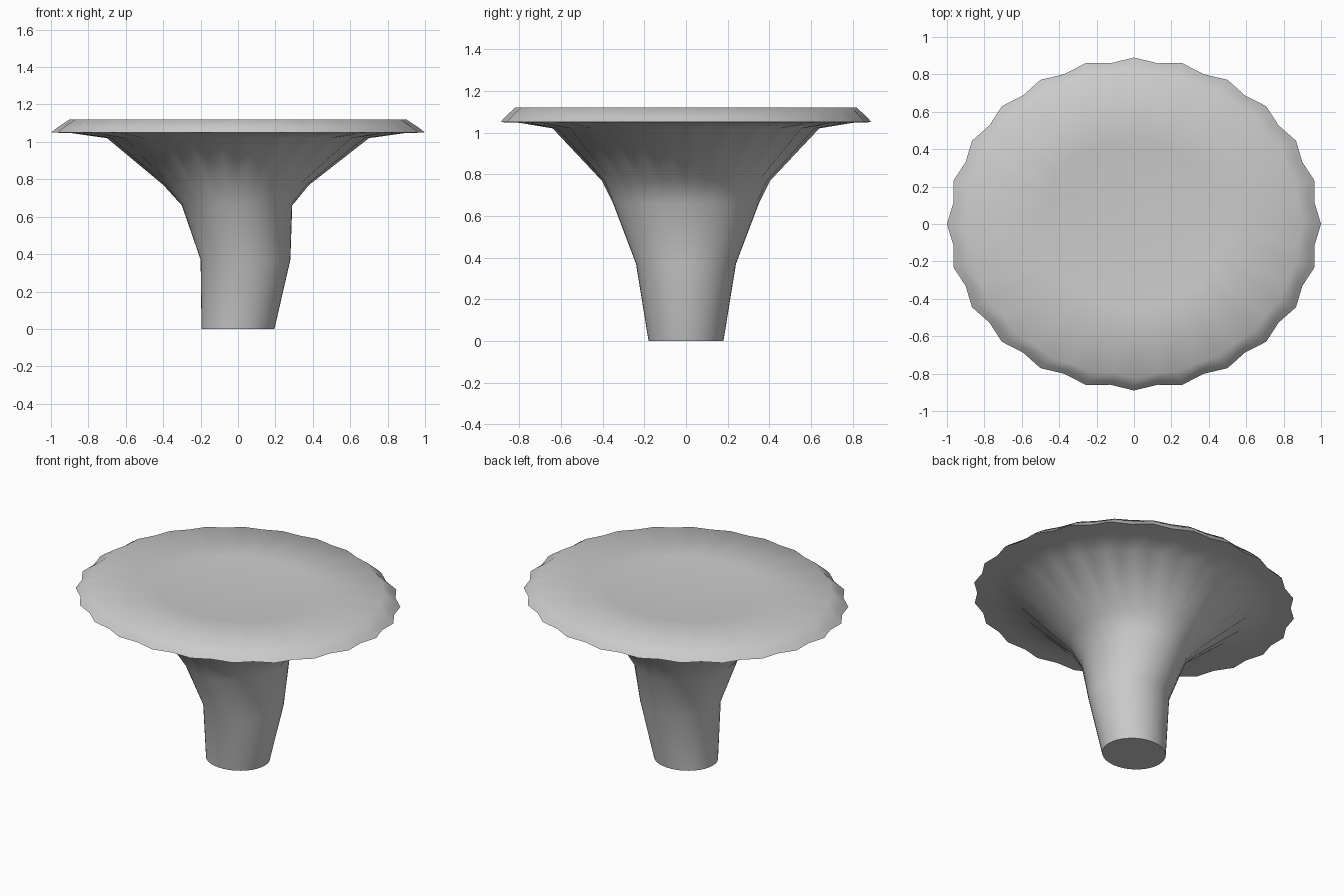
import bpy, bmesh, math

if "Cube" in bpy.data.objects:
    bpy.data.objects.remove(bpy.data.objects["Cube"])

SEGMENTS = 48  # two segments per scallop

def loft(name, rings, close_start=None, close_end=None, angle=50):
    """Skin rings (z, centre x, radius x, radius y, scallop depth); closing values are centre heights."""
    bm = bmesh.new()
    loops = []
    for z, cx, rx, ry, depth in rings:
        loop = []
        for i in range(SEGMENTS):
            a = 2 * math.pi * i / SEGMENTS
            s = 1 - depth * (i % 2)
            loop.append(bm.verts.new((cx + rx * s * math.cos(a), ry * s * math.sin(a), z)))
        loops.append(loop)
    for lower, upper in zip(loops, loops[1:]):
        for i in range(SEGMENTS):
            j = (i + 1) % SEGMENTS
            bm.faces.new((lower[i], lower[j], upper[j], upper[i]))
    for loop, z, cx in ((loops[0], close_start, rings[0][1]), (loops[-1], close_end, rings[-1][1])):
        if z is not None:
            centre = bm.verts.new((cx, 0, z))
            for i in range(SEGMENTS):
                bm.faces.new((loop[i], loop[(i + 1) % SEGMENTS], centre))
    bmesh.ops.recalc_face_normals(bm, faces=bm.faces)
    mesh = bpy.data.meshes.new(name)
    bm.to_mesh(mesh)
    bm.free()
    obj = bpy.data.objects.new(name, mesh)
    bpy.context.collection.objects.link(obj)
    bpy.context.view_layer.objects.active = obj
    obj.select_set(True)
    bpy.ops.object.shade_smooth_by_angle(angle=math.radians(angle))
    obj.select_set(False)
    return obj

# Mushroom: bent stem, pleated flaring underside, scalloped rim, slightly dished top
loft("mushroom", [
    (0.00, 0.00, 0.195, 0.18, 0),
    (0.37, 0.04, 0.24, 0.24, 0),
    (0.66, -0.005, 0.295, 0.35, 0),
    (0.77, -0.01, 0.39, 0.405, 0.02),
    (1.02, 0.00, 0.70, 0.64, 0.05),
    (1.047, 0.00, 0.89, 0.80, 0.03),
    (1.05, 0.00, 1.00, 0.89, 0.026),
    (1.075, 0.00, 0.968, 0.868, 0.026),
    (1.12, 0.00, 0.90, 0.82, 0.018),
    (1.108, 0.00, 0.50, 0.45, 0.0),
], close_start=0.0, close_end=1.07)
